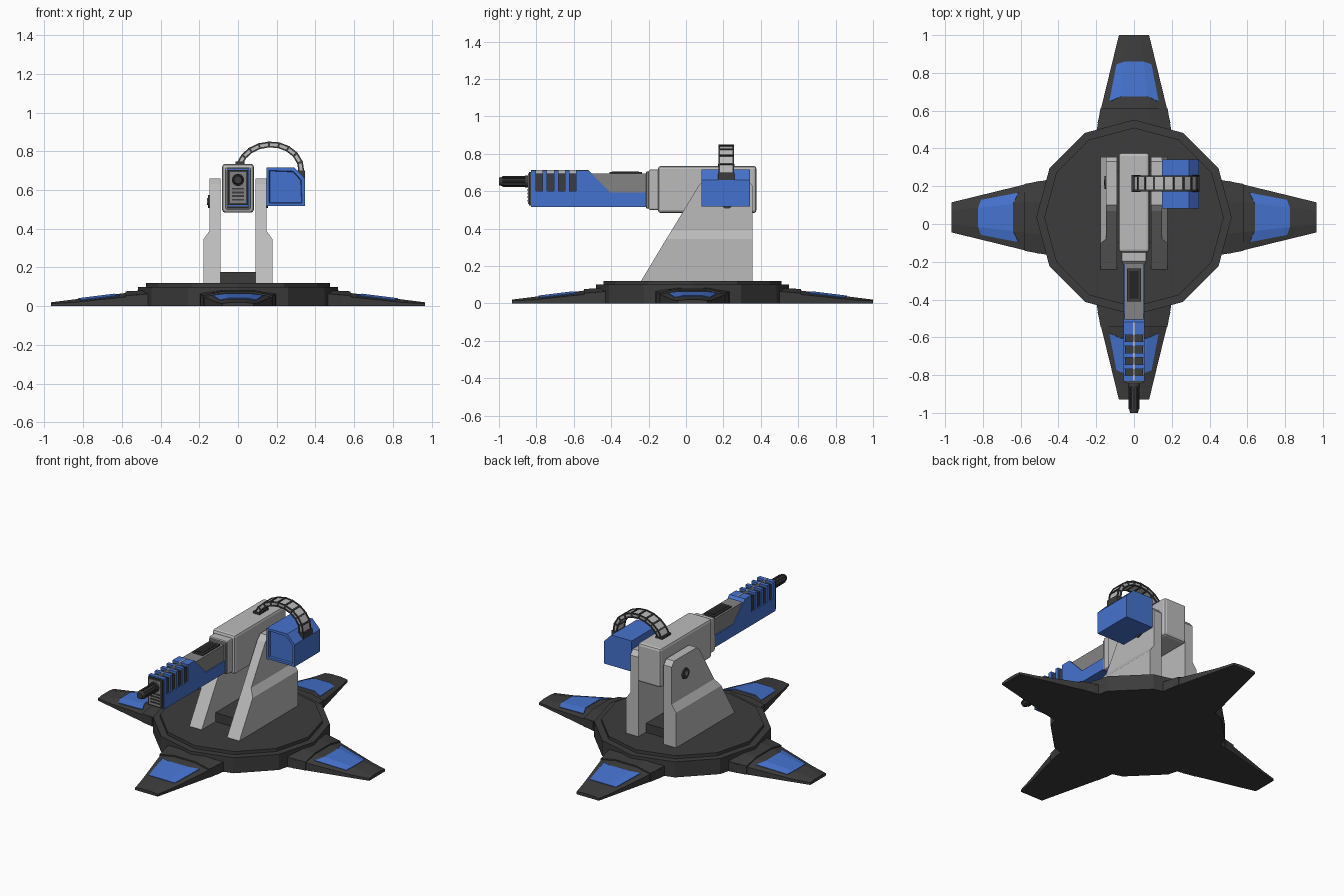
import bpy, bmesh, math
from mathutils import Vector, Matrix

cube = bpy.data.objects.get("Cube")
if cube:
    bpy.data.objects.remove(cube, do_unlink=True)


def material(name, color):
    m = bpy.data.materials.new(name)
    m.use_nodes = True
    m.diffuse_color = (*color, 1)
    m.node_tree.nodes["Principled BSDF"].inputs["Base Color"].default_value = (*color, 1)
    return m


LIGHT = material("light grey", (0.5, 0.5, 0.5))
MID = material("mid grey", (0.23, 0.23, 0.23))
DARK = material("charcoal", (0.045, 0.045, 0.045))
BLACK = material("near black", (0.018, 0.018, 0.018))
BLUE = material("blue", (0.06, 0.17, 0.62))


def finish(name, bm, mat, bevel=0):
    bmesh.ops.recalc_face_normals(bm, faces=bm.faces)
    mesh = bpy.data.meshes.new(name)
    bm.to_mesh(mesh)
    bm.free()
    mesh.materials.append(mat)
    ob = bpy.data.objects.new(name, mesh)
    bpy.context.collection.objects.link(ob)
    if bevel:
        mod = ob.modifiers.new("Bevel", "BEVEL")
        mod.width = bevel
        mod.segments = 2
    return ob


def loft(name, sections, mat, bevel=0):
    """Skin a list of closed sections that have equal point counts, and cap both ends."""
    bm = bmesh.new()
    rows = [[bm.verts.new(p) for p in s] for s in sections]
    n = len(rows[0])
    for a, b in zip(rows, rows[1:]):
        for i in range(n):
            j = (i + 1) % n
            bm.faces.new((a[i], a[j], b[j], b[i]))
    bm.faces.new(rows[0])
    bm.faces.new(rows[-1])
    return finish(name, bm, mat, bevel)


def box(name, lo, hi, mat, bevel=0):
    sections = [[(lo[0], lo[1], z), (hi[0], lo[1], z), (hi[0], hi[1], z), (lo[0], hi[1], z)]
                for z in (lo[2], hi[2])]
    return loft(name, sections, mat, bevel)


def cylinder(name, start, end, radius, sides, mat, spin=0, tip=None):
    start, end = Vector(start), Vector(end)
    axis = end - start
    bm = bmesh.new()
    bmesh.ops.create_cone(bm, cap_ends=True, segments=sides, radius1=radius,
                          radius2=radius if tip is None else tip, depth=axis.length)
    turn = axis.to_track_quat("Z", "Y").to_matrix().to_4x4() @ Matrix.Rotation(spin, 4, "Z")
    bm.transform(Matrix.Translation((start + end) / 2) @ turn)
    return finish(name, bm, mat)


# Twelve-sided base with a raised deck
CY = 0.035
cylinder("base_disc", (0, CY, 0), (0, CY, 0.1), 0.517, 12, DARK)
cylinder("base_deck", (0, CY, 0.1), (0, CY, 0.12), 0.475, 12, DARK)


# Tapered feet with chamfered tops and blue panels
def half_width(r):
    return 0.175 - (r - 0.575) * 0.244


def foot_top(r):
    return 0.069 - (r - 0.575) * 0.125


def foot_section(r, w, top, drop):
    f = 0.45 * w
    return [(r, -w, 0), (r, -w, top - drop), (r, -f, top), (r, f, top), (r, w, top - drop), (r, w, 0)]


for k in range(4):
    foot = loft("foot", [foot_section(r, half_width(r), foot_top(r), d)
                         for r, d in ((0.5, 0.022), (0.855, 0.015), (0.965, 0.006))], DARK)
    root = loft("foot_root", [foot_section(0.42, 0.205, 0.085, 0.018),
                              foot_section(0.58, 0.177, 0.077, 0.022)], DARK)
    bm = bmesh.new()
    rows = []
    for edge_r, mid_r in ((0.613, 0.64), (0.81, 0.825)):
        p, f = 0.79 * half_width(edge_r), 0.45 * half_width(mid_r)
        side_z, mid_z = foot_top(edge_r) - 0.007, foot_top(mid_r) + 0.004
        rows.append([bm.verts.new(v) for v in ((edge_r, -p, side_z), (mid_r, -f, mid_z),
                                               (mid_r, f, mid_z), (edge_r, p, side_z))])
    for i in range(3):
        bm.faces.new((rows[0][i], rows[1][i], rows[1][i + 1], rows[0][i + 1]))
    panel = finish("foot_panel", bm, BLUE)
    panel.modifiers.new("Solidify", "SOLIDIFY").thickness = 0.008
    for ob in (foot, root, panel):
        ob.location = (0, CY, 0)
        ob.rotation_euler = (0, 0, k * math.pi / 2)

# Upright supports, pivots on both sides
for s in (-1, 1):
    stations = ((0.12, 0.178, -0.24, 0.355), (0.345, 0.178, -0.105, 0.355), (0.39, 0.147, -0.077, 0.355),
                (0.63, 0.147, 0.068, 0.355), (0.66, 0.147, 0.1, 0.33))
    loft("support", [[(s * 0.09, f, z), (s * x, f, z), (s * x, b, z), (s * 0.09, b, z)]
                     for z, x, f, b in stations], LIGHT)
    cylinder("pivot_ring", (s * 0.14, 0.22, 0.54), (s * 0.155, 0.22, 0.54), 0.034, 16, DARK)
    cylinder("pivot_bolt", (s * 0.15, 0.22, 0.54), (s * 0.16, 0.22, 0.54), 0.018, 6, MID)
box("support_block", (-0.09, -0.1, 0.115), (0.09, 0.28, 0.177), DARK)

# Gun housing and collar
box("housing", (-0.082, -0.15, 0.483), (0.082, 0.377, 0.735), LIGHT, 0.016)
box("collar", (-0.066, -0.2, 0.5), (0.066, -0.14, 0.715), LIGHT, 0.008)
box("collar_lip", (-0.06, -0.213, 0.508), (0.06, -0.19, 0.705), MID, 0.004)

# Blue gun shell: side profile with notches cut from the top
profile = [(-0.83, 0.516), (-0.21, 0.516), (-0.21, 0.592), (-0.405, 0.592), (-0.52, 0.71)]
for c in (-0.605, -0.665, -0.725, -0.785):
    profile += [(c + 0.018, 0.71), (c + 0.018, 0.6), (c - 0.018, 0.6), (c - 0.018, 0.71)]
profile.append((-0.83, 0.71))
loft("gun_shell", [[(x, y, z) for y, z in profile] for x in (-0.056, 0.056)], BLUE)
box("notch_core", (-0.047, -0.825, 0.56), (0.047, -0.56, 0.695), DARK)
box("gun_body", (-0.05, -0.56, 0.53), (0.05, -0.2, 0.694), MID)
box("top_rib", (-0.004, -0.828, 0.69), (0.004, -0.52, 0.712), LIGHT)

# Recessed vent on top of the gun body
box("vent_frame", (-0.037, -0.41, 0.68), (0.037, -0.235, 0.702), DARK)
box("vent_slot", (-0.024, -0.395, 0.69), (0.024, -0.25, 0.704), BLACK)

# Front plate with slits, and the muzzle
box("front_frame", (-0.051, -0.84, 0.523), (0.051, -0.825, 0.703), DARK)
box("front_plate", (-0.042, -0.845, 0.532), (0.042, -0.83, 0.694), MID)
for i in range(4):
    z = 0.545 + i * 0.019
    box("front_slit", (-0.032, -0.848, z), (0.032, -0.84, z + 0.009), DARK)
cylinder("muzzle_collar", (0, -0.862, 0.652), (0, -0.82, 0.652), 0.032, 16, DARK)
cylinder("muzzle", (0, -0.84, 0.652), (0, -0.985, 0.652), 0.024, 16, DARK)
for i in range(8):
    a = i * math.pi / 4
    x, z = 0.024 * math.cos(a), 0.652 + 0.024 * math.sin(a)
    cylinder("muzzle_flute", (x, -0.85, z), (x, -0.98, z), 0.005, 6, DARK)
cylinder("muzzle_tip", (0, -0.98, 0.652), (0, -1, 0.652), 0.026, 16, DARK, tip=0.02)
cylinder("muzzle_bore", (0, -0.99, 0.652), (0, -1, 0.652), 0.012, 12, BLACK)

# Blue side box with a chamfered upper edge and a recessed front
outline = [(0.147, 0.518), (0.345, 0.518), (0.345, 0.66), (0.292, 0.715), (0.147, 0.715)]
side_box = loft("side_box", [[(x, y, z) for x, z in outline] for y in (0.082, 0.342)], BLUE)
bm = bmesh.new()
bm.from_mesh(side_box.data)
front = [f for f in bm.faces if f.normal.y < -0.9]
bmesh.ops.inset_region(bm, faces=front, thickness=0.02)
bmesh.ops.inset_region(bm, faces=front, thickness=0.004, depth=-0.012)
bm.to_mesh(side_box.data)
bm.free()

# Cable chain: grey links, dark corner rails and joint bars
path = [Vector((x, 0.215, z)) for x, z in
        ((0.008, 0.735), (0.03, 0.773), (0.065, 0.805), (0.11, 0.826), (0.16, 0.835), (0.21, 0.831),
         (0.257, 0.813), (0.295, 0.783), (0.32, 0.742), (0.328, 0.69))]


def link(name, a, b, width, offset_y, offset_t, thick, mat):
    """Box running from a to b, shifted sideways and across the chain."""
    d = (b - a).normalized()
    n = Vector((-d.z, 0, d.x))
    centre = Vector((0, offset_y, 0)) + n * offset_t
    corners = [Vector((0, sy * width / 2, 0)) + n * (st * thick / 2)
               for sy, st in ((-1, -1), (1, -1), (1, 1), (-1, 1))]
    return loft(name, [[p + centre + c for c in corners] for p in (a, b)], mat)


for a, b in zip(path, path[1:]):
    link("chain_link", a, b, 0.076, 0, 0, 0.022, LIGHT)
    for sy in (-1, 1):
        for st in (-1, 1):
            link("chain_rail", a, b, 0.009, sy * 0.038, st * 0.011, 0.008, DARK)
for i, p in enumerate(path):
    d = (path[min(i + 1, len(path) - 1)] - path[max(i - 1, 0)]).normalized() * 0.005
    link("chain_bar", p - d, p + d, 0.084, 0, 0, 0.031, DARK)
box("chain_foot", (-0.014, 0.17, 0.725), (0.034, 0.26, 0.746), DARK)
box("chain_socket", (0.305, 0.17, 0.66), (0.347, 0.26, 0.7), DARK)
